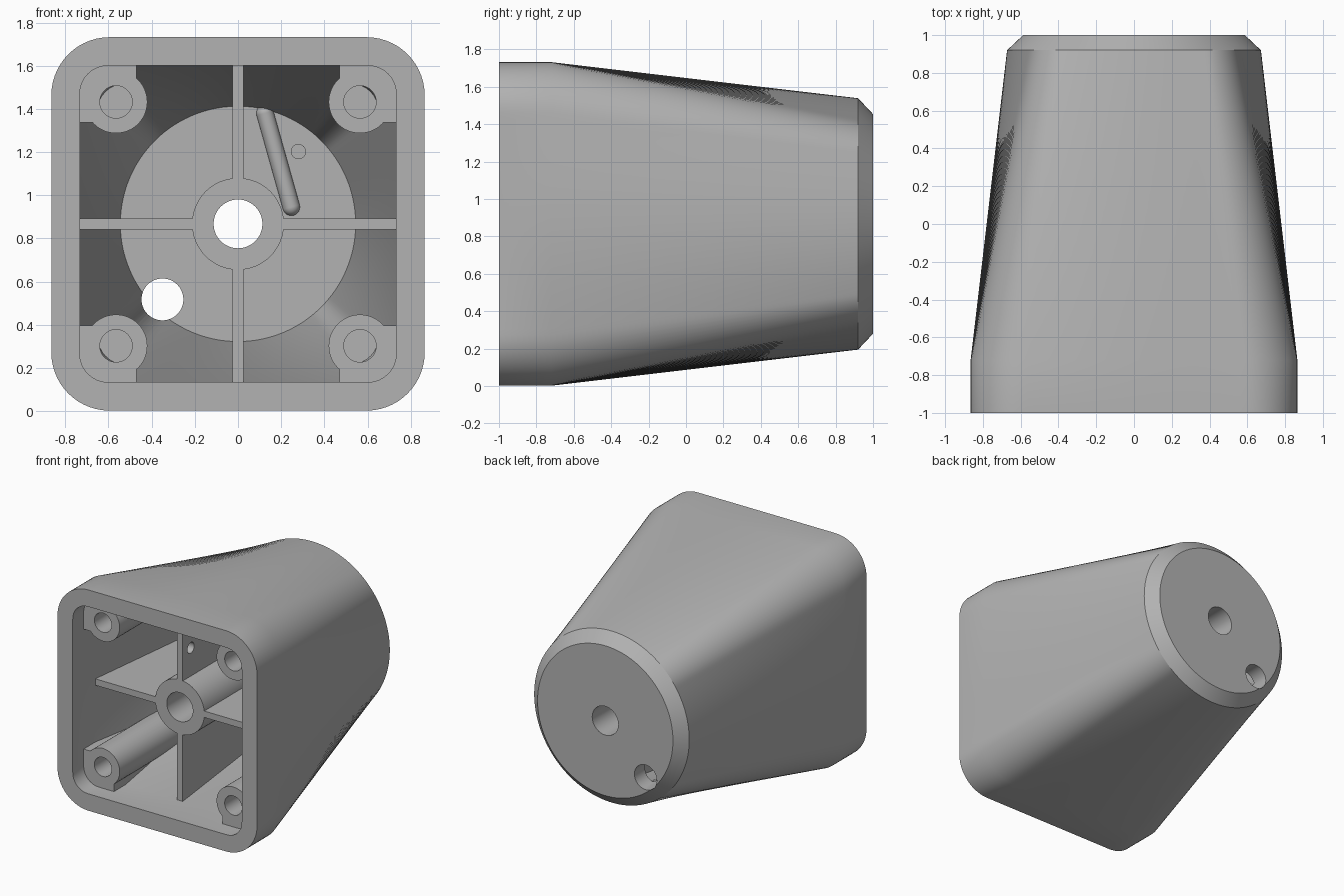
import bpy, bmesh
from math import sin, cos, tan, pi, radians, sqrt
from mathutils import Vector, Matrix

if "Cube" in bpy.data.objects:
    bpy.data.objects.remove(bpy.data.objects["Cube"], do_unlink=True)

MID = 0.867          # height of the central axis
BEND = -0.72         # where the square collar starts to taper
FLOOR = 0.87         # inner floor of the cavity
BOSS = 0.565         # screw boss offset from the axis

grey = bpy.data.materials.new("plain_grey")
grey.use_nodes = True
grey.diffuse_color = (0.45, 0.45, 0.45, 1)
grey.node_tree.nodes["Principled BSDF"].inputs["Base Color"].default_value = (0.45, 0.45, 0.45, 1)


def finish(name, bm):
    bmesh.ops.recalc_face_normals(bm, faces=bm.faces)
    mesh = bpy.data.meshes.new(name)
    bm.to_mesh(mesh)
    bm.free()
    mesh.materials.append(grey)
    ob = bpy.data.objects.new(name, mesh)
    bpy.context.collection.objects.link(ob)
    return ob


def reach(angle, half, r):
    # distance from the axis to a rounded square (a circle when r == half)
    a = angle % (pi / 2)
    a = min(a, pi / 2 - a)
    c = half - r
    if half * tan(a) <= c:
        return half / cos(a)
    return c * (cos(a) + sin(a)) + sqrt(r * r - c * c * (1 - sin(2 * a)))


def loft(name, sections, n=240):
    # sections: (y, half width, corner radius)
    bm = bmesh.new()
    rings = []
    for y, half, r in sections:
        ring = []
        for i in range(n):
            a = 2 * pi * i / n
            d = reach(a, half, r)
            ring.append(bm.verts.new((d * cos(a), y, MID + d * sin(a))))
        rings.append(ring)
    for low, high in zip(rings, rings[1:]):
        for i in range(n):
            j = (i + 1) % n
            bm.faces.new((low[i], low[j], high[j], high[i]))
    bm.faces.new(rings[0])
    bm.faces.new(rings[-1])
    return finish(name, bm)


def rod(name, start, end, r, seg=48):
    start, end = Vector(start), Vector(end)
    axis = end - start
    bm = bmesh.new()
    turn = axis.to_track_quat('Z', 'Y').to_matrix().to_4x4()
    bmesh.ops.create_cone(bm, cap_ends=True, segments=seg, radius1=r, radius2=r,
                          depth=axis.length,
                          matrix=Matrix.Translation((start + end) / 2) @ turn)
    return finish(name, bm)


def along(name, x, z, y0, y1, r):
    return rod(name, (x, y0, MID + z), (x, y1, MID + z), r)


def box(name, low, high):
    low, high = Vector(low), Vector(high)
    bm = bmesh.new()
    bmesh.ops.create_cube(bm, size=1, matrix=Matrix.Translation((low + high) / 2)
                          @ Matrix.Diagonal((*(high - low), 1)))
    return finish(name, bm)


def combine(ob, tool, operation, keep=False):
    mod = ob.modifiers.new("combine", 'BOOLEAN')
    mod.operation = operation
    mod.solver = 'EXACT'
    mod.object = tool
    bpy.context.view_layer.objects.active = ob
    bpy.ops.object.modifier_apply(modifier=mod.name)
    if not keep:
        bpy.data.objects.remove(tool, do_unlink=True)


parts = []

# Housing: square collar lofted to a round, chamfered end, then hollowed
shell = loft("housing", [(-1, 0.865, 0.27), (BEND, 0.865, 0.27),
                         (0.92, 0.672, 0.672), (1, 0.587, 0.587)])
combine(shell, loft("cavity", [(-1.1, 0.733, 0.13), (BEND, 0.733, 0.13),
                               (FLOOR, 0.545, 0.545)]), 'DIFFERENCE')
combine(shell, along("axle_cut", 0, 0, 0.5, 1.1, 0.113), 'DIFFERENCE')
combine(shell, along("cable_cut", -0.35, -0.35, 0.3, 1.1, 0.097), 'DIFFERENCE')
parts.append(shell)

# Envelope that ends inner parts halfway inside the wall
limit = loft("envelope", [(-0.98, 0.78, 0.18), (BEND, 0.78, 0.18), (0.9, 0.6, 0.6)])
limit.hide_render = True

# Central hub and cross ribs
hub = along("hub", 0, 0, BEND, 0.9, 0.213)
t, w = 0.025, 0.79
combine(hub, box("rib_across", (-w, BEND, MID - t), (w, 0.9, MID + t)), 'UNION')
combine(hub, box("rib_upright", (-t, BEND, MID - w), (t, 0.9, MID + w)), 'UNION')
combine(hub, limit, 'INTERSECT', keep=True)
combine(hub, along("axle_cut", 0, 0, -1, 1.1, 0.113), 'DIFFERENCE')
combine(hub, rod("wire_cut", (-0.1, -0.62, 1.3), (0.1, -0.62, 1.3), 0.042), 'DIFFERENCE')
hub.name = "hub_and_ribs"
parts.append(hub)

# Four screw bosses backed by corner blocks
for sx, side in ((1, "left"), (-1, "right")):
    for sz, level in ((1, "upper"), (-1, "lower")):
        boss = along(f"{level}_{side}_screw_boss", sx * BOSS, sz * BOSS, -0.865, 0.89, 0.145)
        xs = sorted((sx * 0.47, sx * 0.85))
        zs = sorted((MID + sz * 0.47, MID + sz * 0.85))
        combine(boss, box("corner_block", (xs[0], -0.865, zs[0]), (xs[1], 0.89, zs[1])), 'UNION')
        combine(boss, limit, 'INTERSECT', keep=True)
        combine(boss, along("screw_cut", sx * BOSS, sz * BOSS, -1, -0.3, 0.075), 'DIFFERENCE')
        parts.append(boss)
bpy.data.objects.remove(limit, do_unlink=True)

# Slanted round ridge and small pin on the cavity floor
ends = [(0.125, FLOOR, 1.38), (0.247, FLOOR, 0.945)]
ridge = rod("floor_ridge", *ends, 0.04, 24)
bm = bmesh.new()
bm.from_mesh(ridge.data)
for end in ends:
    bmesh.ops.create_uvsphere(bm, u_segments=24, v_segments=12, radius=0.0398,
                              matrix=Matrix.Translation(end))
bm.to_mesh(ridge.data)
bm.free()
parts += [ridge, along("floor_pin", 0.28, 0.335, FLOOR - 0.04, FLOOR + 0.02, 0.035)]

# Smooth curved walls, keep the edges crisp
bpy.ops.object.select_all(action='DESELECT')
for part in parts:
    part.select_set(True)
bpy.context.view_layer.objects.active = shell
bpy.ops.object.shade_smooth_by_angle(angle=radians(20))
